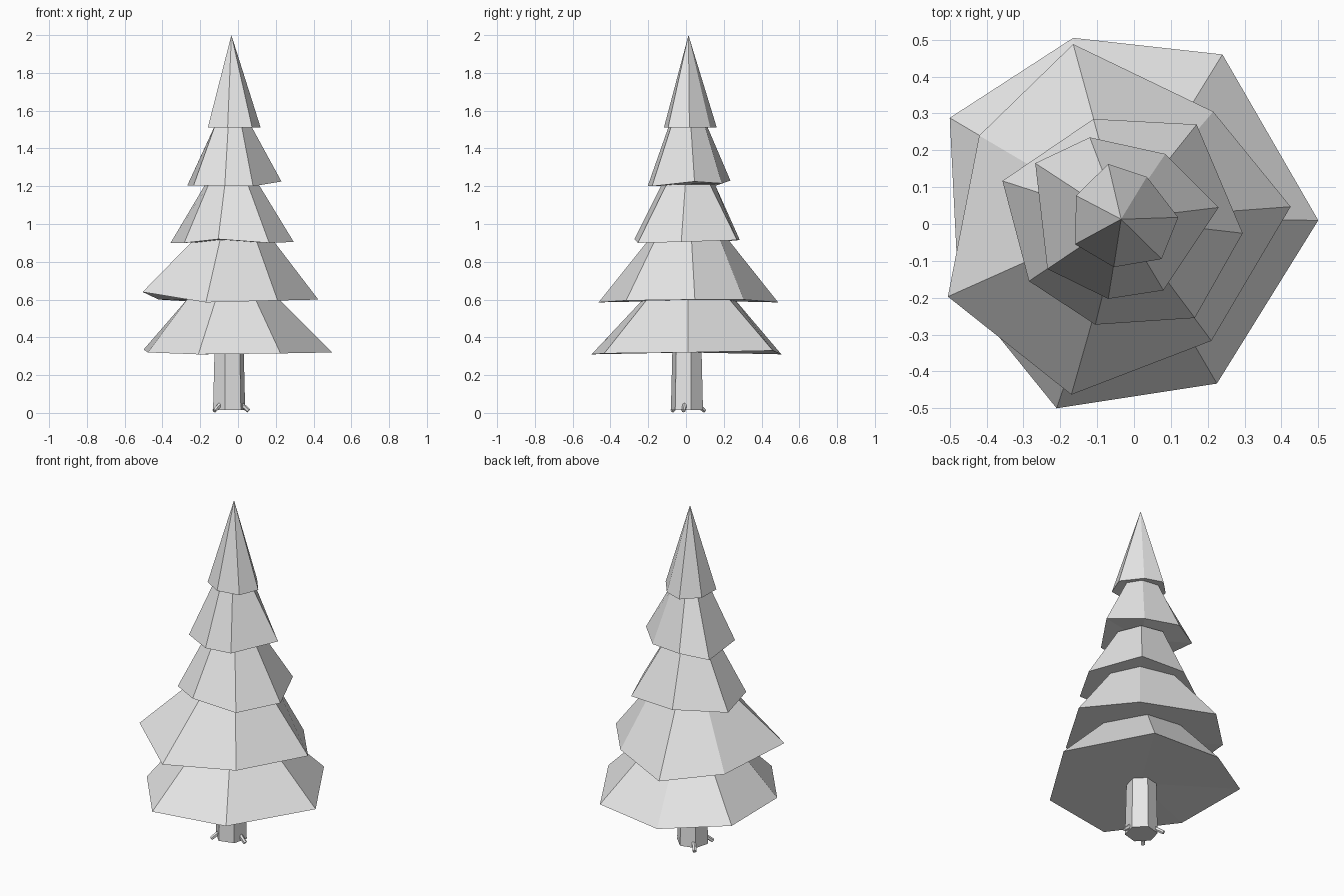
import bpy, bmesh
from math import sin, cos, radians, atan2
from mathutils import Vector

cube = bpy.data.objects.get("Cube")
if cube:
    bpy.data.objects.remove(cube)

grey = bpy.data.materials.new("plain_grey")
grey.use_nodes = True
colour = (0.8, 0.8, 0.8, 1)
grey.diffuse_color = colour
grey.node_tree.nodes["Principled BSDF"].inputs["Base Color"].default_value = colour

AXIS = Vector((-0.035, 0.013, 0))


def finish(name, bm):
    bmesh.ops.recalc_face_normals(bm, faces=bm.faces)
    mesh = bpy.data.meshes.new(name)
    bm.to_mesh(mesh)
    bm.free()
    mesh.materials.append(grey)
    obj = bpy.data.objects.new(name, mesh)
    bpy.context.collection.objects.link(obj)
    return obj


def fan(bm, ring, point):
    tip = bm.verts.new(point)
    for a, b in zip(ring, ring[1:] + ring[:1]):
        bm.faces.new((a, b, tip))


def tier(name, rim, z, top_z, top_radius, lifts):
    """Seven-sided skirt: uneven rim, even top ring, closed underside."""
    bm = bmesh.new()
    low = [bm.verts.new((x, y, z + lifts.get(i, 0))) for i, (x, y) in enumerate(rim)]
    fan(bm, low, AXIS + Vector((0, 0, z + 0.01)))
    peak = AXIS + Vector((0, 0, top_z))
    if top_radius == 0:
        fan(bm, low, peak)
    else:
        high = []
        for x, y in rim:
            a = atan2(y - AXIS.y, x - AXIS.x)
            high.append(bm.verts.new(peak + top_radius * Vector((cos(a), sin(a), 0))))
        for i in range(len(rim)):
            j = (i + 1) % len(rim)
            bm.faces.new((low[i], low[j], high[j], high[i]))
        bm.faces.new(high)
    finish(name, bm)


def rod(name, start, end, r1, r2, sides, turn=0):
    """Tapered prism between two points."""
    start, end = Vector(start), Vector(end)
    bm = bmesh.new()
    bmesh.ops.create_cone(bm, cap_ends=True, segments=sides, radius1=r1, radius2=r2,
                          depth=(end - start).length)
    obj = finish(name, bm)
    obj.rotation_mode = 'QUATERNION'
    direction = end - start
    obj.rotation_quaternion = direction.to_track_quat('Z', 'Y')
    if turn:
        obj.rotation_mode = 'XYZ'
        obj.rotation_euler = (0, 0, radians(turn))
    obj.location = (start + end) / 2
    return obj


# Foliage skirts, bottom to top
tier("bottom_branches",
     [(0.5, 0.01), (0.24, 0.46), (-0.165, 0.505), (-0.5, 0.288),
      (-0.477, -0.17), (-0.21, -0.5), (0.225, -0.433)],
     0.31, 0.605, 0.25, {0: 0.01, 1: 0.02, 3: 0.025, 4: 0.01, 6: 0.005})
tier("lower_branches",
     [(0.425, 0.047), (0.215, 0.305), (-0.165, 0.488), (-0.42, 0.24),
      (-0.505, -0.197), (-0.17, -0.463), (0.21, -0.317)],
     0.585, 0.915, 0.22, {0: 0.015, 1: 0.015, 3: 0.015, 4: 0.055, 6: 0.01})
tier("middle_branches",
     [(0.295, -0.025), (0.17, 0.27), (-0.11, 0.285), (-0.357, 0.117),
      (-0.285, -0.155), (-0.105, -0.273), (0.165, -0.255)],
     0.9, 1.21, 0.145, {0: 0.005, 1: 0.015, 2: 0.015, 5: 0.02})
tier("upper_branches",
     [(0.23, 0.045), (0.085, 0.19), (-0.12, 0.235), (-0.268, 0.165),
      (-0.235, -0.122), (-0.07, -0.203), (0.08, -0.18)],
     1.2, 1.52, 0.105, {0: 0.025, 1: 0.015, 2: 0.03, 3: 0.005, 4: 0.005})
tier("treetop",
     [(0.12, 0.018), (0.035, 0.128), (-0.07, 0.163), (-0.157, 0.077),
      (-0.16, -0.055), (-0.055, -0.117), (0.075, -0.095)],
     1.51, 2.0, 0, {})

# Trunk, a six-sided prism with vertices on the diagonals
rod("trunk", (-0.047, 0.005, 0.015), (-0.047, 0.005, 0.33), 0.088, 0.08, 6, 45)

# Three short root pegs
for side, angle, reach in (("left", -10, 0.105), ("back", 130, 0.122), ("front", 225, 0.11)):
    out = Vector((cos(radians(angle)), sin(radians(angle)), 0))
    base = Vector((-0.047, 0.005, 0))
    rod(side + "_root", base + out * 0.06 + Vector((0, 0, 0.05)),
        base + out * reach + Vector((0, 0, 0.011)), 0.013, 0.011, 6)
